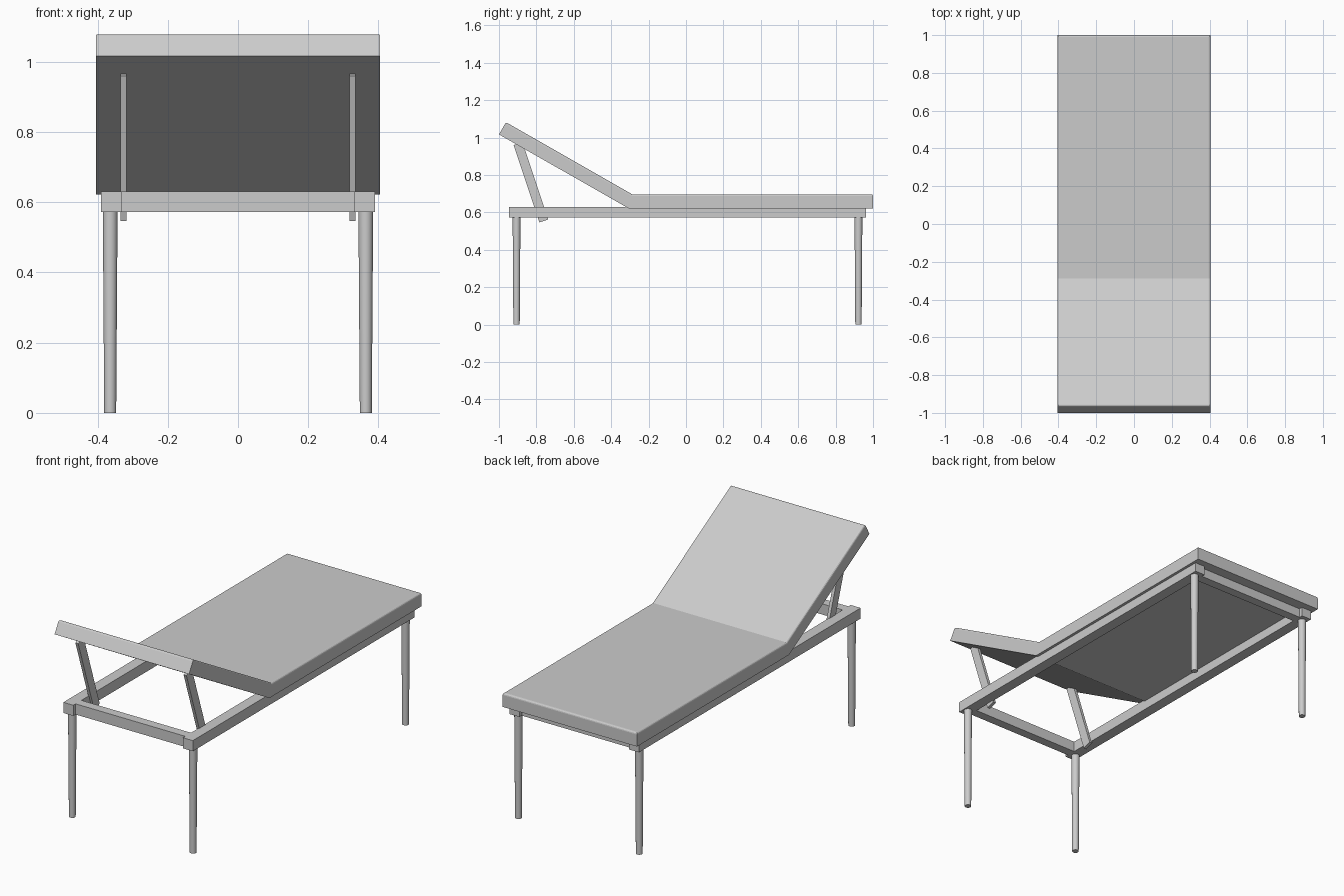
import bpy, bmesh
from math import atan2
from mathutils import Vector

if "Cube" in bpy.data.objects:
    bpy.data.objects.remove(bpy.data.objects["Cube"])


def box(name, center, size, tilt=0.0):
    bpy.ops.mesh.primitive_cube_add(size=1, location=center, rotation=(tilt, 0, 0))
    ob = bpy.context.object
    ob.name = name
    ob.scale = size
    return ob


# Folded cushion: side profile (y, z) extruded across x
HALF_W = 0.405
profile = [(-1.0, 1.017), (-0.9625, 1.082), (-0.288, 0.697),
           (1.0, 0.697), (1.0, 0.622), (-0.308, 0.622)]
bm = bmesh.new()
left = [bm.verts.new((-HALF_W, y, z)) for y, z in profile]
right = [bm.verts.new((HALF_W, y, z)) for y, z in profile]
n = len(profile)
for i in range(n):
    j = (i + 1) % n
    bm.faces.new((left[i], left[j], right[j], right[i]))
for side in (left, right):
    # backrest and seat halves of the side wall
    bm.faces.new((side[0], side[1], side[2], side[5]))
    bm.faces.new((side[2], side[3], side[4], side[5]))
bmesh.ops.recalc_face_normals(bm, faces=bm.faces)

# Soften only the rim around the upper surface
pairs = [(left[1], left[2]), (left[2], left[3]), (right[1], right[2]),
         (right[2], right[3]), (left[1], right[1]), (left[3], right[3])]
rim = [bm.edges.get(p) for p in pairs]
bmesh.ops.bevel(bm, geom=rim, offset=0.01, segments=3, profile=0.5, affect='EDGES')
mesh = bpy.data.meshes.new("cushion")
bm.to_mesh(mesh)
bm.free()
cushion = bpy.data.objects.new("cushion", mesh)
bpy.context.collection.objects.link(cushion)

# Frame, legs and backrest struts
FRAME_Y, FRAME_Z, FRAME_H = 0.008, 0.601, 0.058
for sx, side in ((-1, "left"), (1, "right")):
    box(f"{side}_rail", (sx * 0.36, FRAME_Y, FRAME_Z), (0.06, 1.908, FRAME_H))

    top, foot = Vector((0, -0.898, 0.968)), Vector((0, -0.76, 0.554))
    d = top - foot
    mid = (top + foot) / 2
    box(f"{side}_backrest_strut", (sx * 0.326, mid.y, mid.z),
        (0.017, 0.05, d.length), atan2(-d.y, d.z))

    for sy, end in ((-1, "front"), (1, "back")):
        bpy.ops.mesh.primitive_cone_add(vertices=24, radius1=0.017, radius2=0.021,
                                        depth=0.575,
                                        location=(sx * 0.364, FRAME_Y + sy * 0.914, 0.2875))
        bpy.context.object.name = f"{end}_{side}_leg"
        bpy.ops.object.shade_smooth_by_angle()

for sy, end in ((-1, "front"), (1, "back")):
    box(f"{end}_rail", (0, FRAME_Y + sy * 0.909, FRAME_Z), (0.66, 0.05, FRAME_H))
